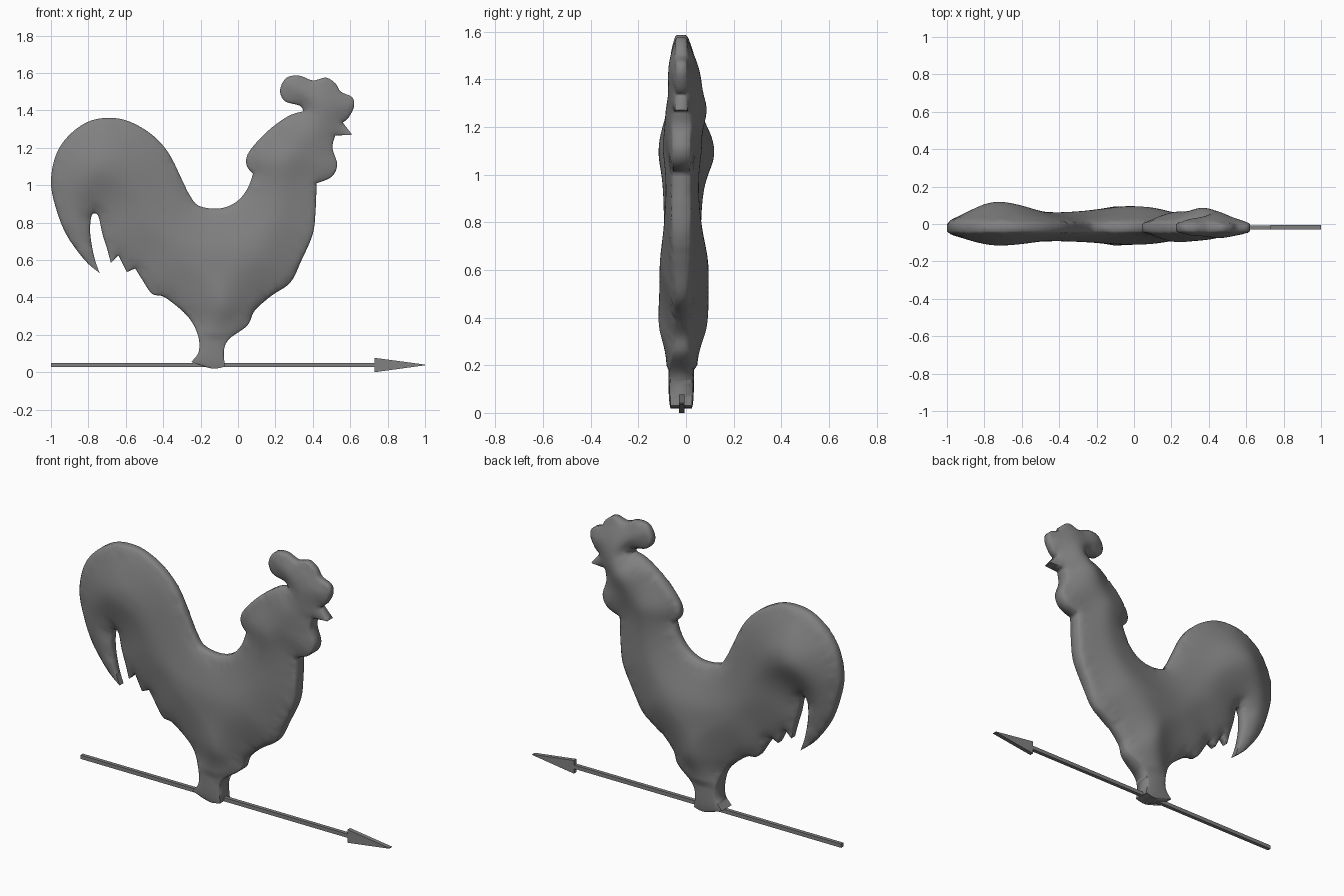
import bpy
import bmesh
import math
from mathutils import Vector, kdtree
from mathutils.geometry import delaunay_2d_cdt, interpolate_bezier

cube = bpy.data.objects.get("Cube")
if cube:
    bpy.data.objects.remove(cube, do_unlink=True)

grey = bpy.data.materials.new("dull_grey_metal")
grey.use_nodes = True
grey.diffuse_color = (0.22, 0.22, 0.22, 1)
grey.node_tree.nodes["Principled BSDF"].inputs["Base Color"].default_value = grey.diffuse_color

# Silhouette strokes (x, z): smooth inside a stroke, sharp where strokes meet
tail_and_back = [(-.74, .53), (-.82, .6), (-.92, .74), (-.98, .9), (-1, 1.03), (-.97, 1.17),
                 (-.9, 1.27), (-.8, 1.34), (-.69, 1.36), (-.58, 1.34), (-.46, 1.27),
                 (-.37, 1.17), (-.3, 1.03), (-.26, .95), (-.21, .89), (-.1, .875),
                 (-.01, .91), (.05, .98), (.08, 1.06)]
neck = [(.08, 1.06), (.045, 1.11), (.06, 1.18), (.16, 1.29), (.27, 1.37), (.35, 1.395)]
comb = [(.35, 1.395), (.33, 1.425), (.25, 1.45), (.225, 1.51), (.26, 1.575), (.33, 1.585),
        (.4, 1.56), (.47, 1.575), (.52, 1.545), (.55, 1.5), (.61, 1.47), (.62, 1.42),
        (.59, 1.36), (.56, 1.335)]
beak_top = [(.56, 1.335), (.61, 1.27)]
beak_under = [(.61, 1.27), (.52, 1.265)]
wattle = [(.52, 1.265), (.505, 1.2), (.53, 1.11), (.5, 1.045), (.42, 1.01)]
breast = [(.42, 1.01), (.415, .87), (.4, .74), (.34, .6), (.28, .48), (.18, .41), (.09, .33),
          (.05, .25), (-.045, .18), (-.075, .12), (-.07, .03)]
sole = [(-.07, .03), (-.14, .02), (-.25, .055)]
belly = [(-.25, .055), (-.21, .11), (-.215, .2), (-.27, .3), (-.39, .4), (-.46, .42),
         (-.515, .5), (-.55, .555)]
feathers = [[(-.55, .555), (-.595, .535)], [(-.595, .535), (-.64, .625)],
            [(-.64, .625), (-.68, .585)]]
tail_inside = [(-.68, .585), (-.7, .66), (-.725, .74), (-.745, .83), (-.765, .85),
               (-.785, .83), (-.79, .74), (-.77, .62), (-.74, .53)]
STROKES = [tail_and_back, neck, comb, beak_top, beak_under, wattle, breast, sole, belly,
           *feathers, tail_inside]

# Soft swellings: x, z, radius, extra depth in front, extra depth behind
SWELLINGS = [(-.75, 1.1, .22, .025, .06),   # tail
             (.38, 1.33, .13, .015, .08),   # cheek
             (.02, .55, .25, .02, .035),    # belly
             (-.08, .33, .13, .03, .03),    # thigh
             (.2, 1.12, .12, .02, .02)]     # neck


def smooth_stroke(points, steps=5):
    """Sample a smooth curve through the points, leaving out the last one."""
    p = [Vector(q) for q in points]
    p = [p[0]] + p + [p[-1]]
    out = []
    for a, b, c, d in zip(p, p[1:], p[2:], p[3:]):
        out += interpolate_bezier(b, b + (c - a) / 6, c - (d - b) / 6, c, steps + 1)[:-1]
    return [v.to_2d() for v in out]


def inside(x, z, loop):
    hit = False
    for a, b in zip(loop, loop[1:] + loop[:1]):
        if (a.y > z) != (b.y > z) and x < a.x + (z - a.y) * (b.x - a.x) / (b.y - a.y):
            hit = not hit
    return hit


def ramp(value, low, high):
    t = min(max((value - low) / (high - low), 0), 1)
    return t * t * (3 - 2 * t)


def make_object(name, bm, angle):
    bmesh.ops.recalc_face_normals(bm, faces=bm.faces[:])
    mesh = bpy.data.meshes.new(name)
    bm.to_mesh(mesh)
    bm.free()
    mesh.materials.append(grey)
    obj = bpy.data.objects.new(name, mesh)
    bpy.context.collection.objects.link(obj)
    bpy.ops.object.select_all(action='DESELECT')
    obj.select_set(True)
    bpy.context.view_layer.objects.active = obj
    bpy.ops.object.shade_smooth_by_angle(angle=math.radians(angle))


def half_depth(v, puff, side):
    """Distance of the surface from the middle plane on one side."""
    depth = 0.072 if side < 0 else 0.082
    for x, z, radius, front, behind in SWELLINGS:
        gap = (v - Vector((x, z))).length / radius
        depth += (front if side < 0 else behind) * math.exp(-gap * gap)
    foot = 1 - ramp(v.y, 0.17, 0.32)
    chest = ramp(v.x, 0.2, 0.45) * (1 - ramp(v.y, 1.2, 1.35)) * ramp(v.y, 0.45, 0.7)
    rim = 0.018 + 0.016 * chest + 0.027 * foot
    if v.y < 0.2:
        depth = 0.066
    return rim + max(depth - rim, 0) * puff


def build_rooster():
    # Fill the silhouette with an even net of triangles and a ring along the edge
    loop = [v for stroke in STROKES for v in smooth_stroke(stroke)]
    n = len(loop)
    tree = kdtree.KDTree(n)
    for i, v in enumerate(loop):
        tree.insert(v.to_3d(), i)
    tree.balance()

    def edge_distance(v):
        return tree.find(v.to_3d())[2]

    step = 0.02
    net = [Vector((i * step, k * step)) for i in range(-50, 34) for k in range(80)]
    net = [v for v in net if edge_distance(v) > step * 0.95]
    for a, b, c in zip(loop[-1:] + loop, loop, loop[1:] + loop[:1]):
        along = (c - a).normalized()
        ring = b + Vector((along.y, -along.x)) * 0.009
        if edge_distance(ring) > 0.007:
            net.append(ring)
    net = [v for v in net if inside(v.x, v.y, loop)]
    edges = [(i, (i + 1) % n) for i in range(n)]
    flat, links, tris = delaunay_2d_cdt(loop + net, edges, [], 1, 1e-5)[:3]

    # Puff up with the distance from the edge, then relax the ridges
    puff = [min(edge_distance(v) / 0.22, 1) ** 0.55 for v in flat]
    rim = [edge_distance(v) < 1e-4 for v in flat]
    near = [[] for v in flat]
    for a, b in links:
        near[a].append(b)
        near[b].append(a)
    for _ in range(8):
        puff = [p if r or not ns else (p + sum(puff[j] for j in ns) / len(ns)) / 2
                for p, r, ns in zip(puff, rim, near)]

    # Front and back shells joined by a rim
    bm = bmesh.new()
    front, back = [[bm.verts.new((v.x, -0.02 + side * half_depth(v, p, side), v.y))
                    for v, p in zip(flat, puff)] for side in (-1, 1)]
    for t in tris:
        bm.faces.new([front[i] for i in t])
        bm.faces.new([back[i] for i in reversed(t)])
    index = {v: i for i, v in enumerate(front)}
    for e in [e for e in bm.edges if e.is_boundary and e.verts[0] in index]:
        a, b = (index[v] for v in e.verts)
        bm.faces.new((front[a], front[b], back[b], back[a]))
    make_object("rooster_body", bm, 75)


def build_plate(name, outline, thickness):
    """Flat plate of even thickness, cut to an outline in x and z."""
    bm = bmesh.new()
    face = bm.faces.new([bm.verts.new((x, -0.018 - thickness / 2, z)) for x, z in outline])
    made = bmesh.ops.extrude_face_region(bm, geom=[face])["geom"]
    moved = [g for g in made if isinstance(g, bmesh.types.BMVert)]
    bmesh.ops.translate(bm, verts=moved, vec=(0, thickness, 0))
    make_object(name, bm, 30)


build_rooster()
build_plate("arrow_shaft", [(-1, .028), (.75, .028), (.75, .05), (-1, .05)], 0.022)
build_plate("arrow_head", [(.73, 0), (1, .037), (1, .041), (.73, .077)], 0.024)
